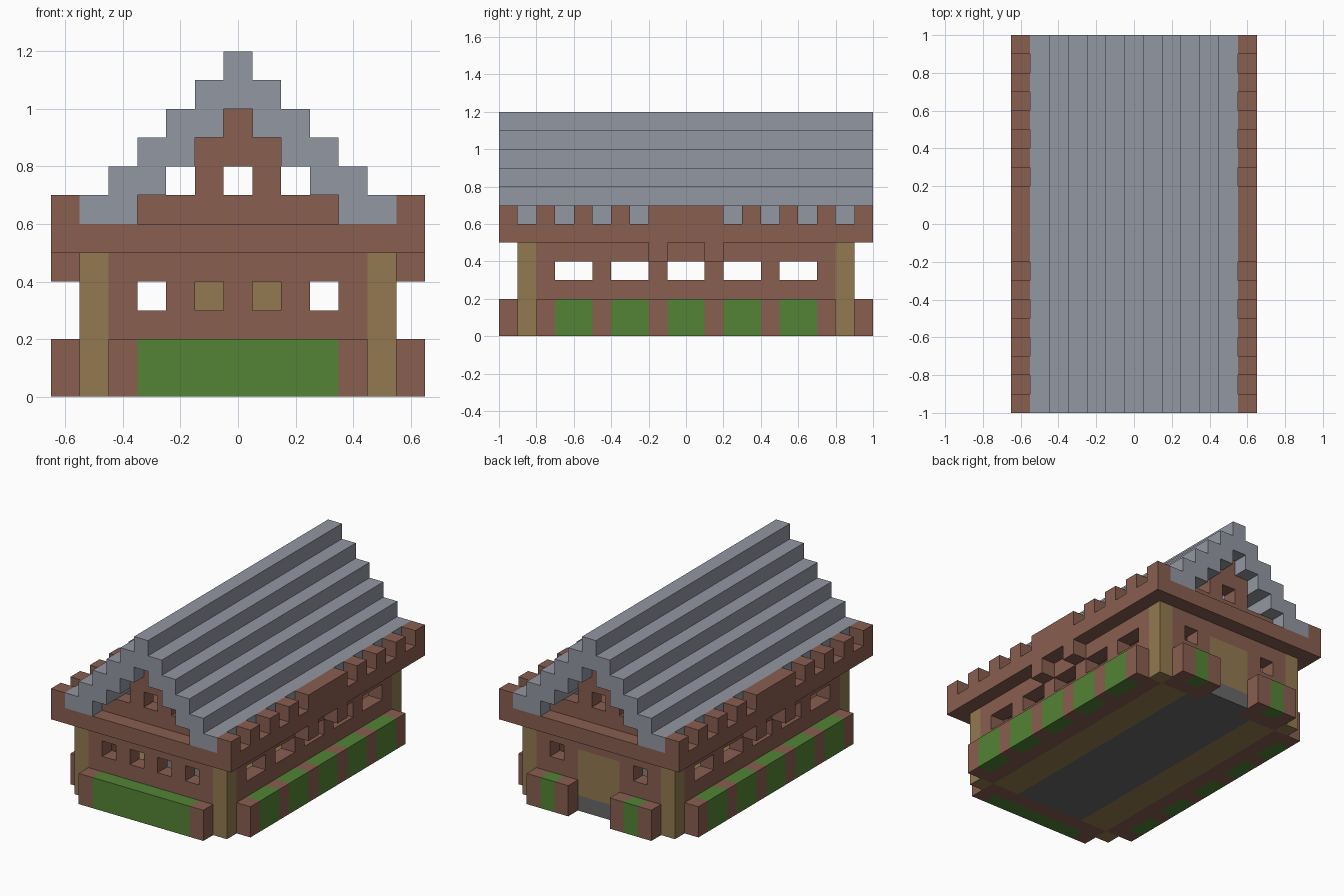
import bpy, bmesh
from itertools import product
from mathutils import Vector

cube = bpy.data.objects.get("Cube")
if cube:
    bpy.data.objects.remove(cube, do_unlink=True)

U = 0.1  # block size


def material(name, rgb):
    m = bpy.data.materials.new(name)
    m.use_nodes = True
    m.diffuse_color = (*rgb, 1)
    m.node_tree.nodes["Principled BSDF"].inputs["Base Color"].default_value = (*rgb, 1)
    return m


BRICK = material("red brown brick", (0.25, 0.112, 0.08))
WOOD = material("tan wood", (0.29, 0.195, 0.08))
LEAF = material("leaf green", (0.087, 0.23, 0.035))
SLATE = material("slate grey", (0.29, 0.31, 0.355))
STONE = material("dark stone", (0.14, 0.14, 0.14))


def box(x0, x1, y0, y1, z0, z1):
    """Set of block cells; ends are exclusive, column 0 is centred on x = 0."""
    return set(product(range(x0, x1), range(y0, y1), range(z0, z1)))


def both_x(cells):
    return cells | {(-x, y, z) for x, y, z in cells}


def both_y(cells):
    return cells | {(x, -1 - y, z) for x, y, z in cells}


def part(name, mat, cells):
    """Skin a set of blocks with only its outer faces."""
    bm = bmesh.new()
    for c in cells:
        for axis, side in product(range(3), (0, 1)):
            n = list(c)
            n[axis] += 2 * side - 1
            if tuple(n) in cells:
                continue
            a, b = (axis + 1) % 3, (axis + 2) % 3
            loop = [(0, 0), (1, 0), (1, 1), (0, 1)]
            verts = []
            for u, v in (loop if side else loop[::-1]):
                p = Vector(c)
                p[axis] += side
                p[a] += u
                p[b] += v
                p.x -= 0.5
                verts.append(bm.verts.new(p * U))
            bm.faces.new(verts)
    bmesh.ops.remove_doubles(bm, verts=bm.verts, dist=U / 100)
    bmesh.ops.dissolve_limit(bm, angle_limit=0.01, verts=bm.verts, edges=bm.edges)
    mesh = bpy.data.meshes.new(name)
    bm.to_mesh(mesh)
    bm.free()
    mesh.materials.append(mat)
    obj = bpy.data.objects.new(name, mesh)
    bpy.context.scene.collection.objects.link(obj)
    return obj


# Corner posts
posts = both_y(both_x(box(5, 6, 8, 9, 0, 5)))
part("corner_posts", WOOD, posts)

# Door and sill in the back wall
door = box(-1, 2, 8, 9, 1, 4)
sill = box(-1, 2, 8, 9, 0, 1)
part("door", WOOD, door)

# Walls with window openings
walls = box(-5, 6, -9, 9, 0, 5) - box(-4, 5, -8, 8, 0, 5) - posts - door - sill
walls -= both_x(box(3, 4, -9, 9, 3, 4) | box(1, 2, -9, -8, 3, 4))
for y0 in (-7, -4, -1, 2, 5):
    walls -= box(-5, 6, y0, y0 + 2, 3, 4)
part("walls", BRICK, walls)

# Floor and benches
part("floor", STONE, box(-2, 3, -8, 8, 0, 1) | sill)
part("benches", WOOD, both_x(box(3, 5, -8, 8, 0, 2)))

# Planters: brick boxes with hedge sections
side = both_x(box(6, 7, -8, 8, 0, 2))
side_hedge = set()
for y0 in (-7, -4, -1, 2, 5):
    side_hedge |= both_x(box(6, 7, y0, y0 + 2, 0, 2))
front = box(-4, 5, -10, -9, 0, 2)
front_hedge = box(-3, 4, -10, -9, 0, 2)
back = both_x(box(2, 5, 9, 10, 0, 2))
back_hedge = both_x(box(3, 4, 9, 10, 0, 2))
for name, bed, hedge in (("side", side, side_hedge),
                         ("front", front, front_hedge),
                         ("back", back, back_hedge)):
    part(name + "_planter", BRICK, bed - hedge)
    part(name + "_hedge", LEAF, hedge)

# Ledge with side brackets and battlements
ledge = box(-6, 7, -10, 10, 5, 6)
ledge |= both_y(both_x(box(6, 7, 1, 2, 4, 5)))
ledge |= both_x(box(6, 7, -2, 2, 6, 7))
for y0 in (3, 5, 7, 9):
    ledge |= both_y(both_x(box(6, 7, y0, y0 + 1, 6, 7)))
part("ledge_and_battlements", BRICK, ledge)

# Gable walls with small openings
gable = box(-3, 4, 8, 9, 6, 7) | both_x(box(1, 2, 8, 9, 7, 8))
gable |= box(-1, 2, 8, 9, 8, 9) | box(0, 1, 8, 9, 9, 10)
part("gables", BRICK, both_y(gable))

# Stepped roof
roof = set()
for k in range(6):
    roof |= both_x(box(max(4 - k, 0), 6 - k, -10, 10, 6 + k, 7 + k))
part("stepped_roof", SLATE, roof)
